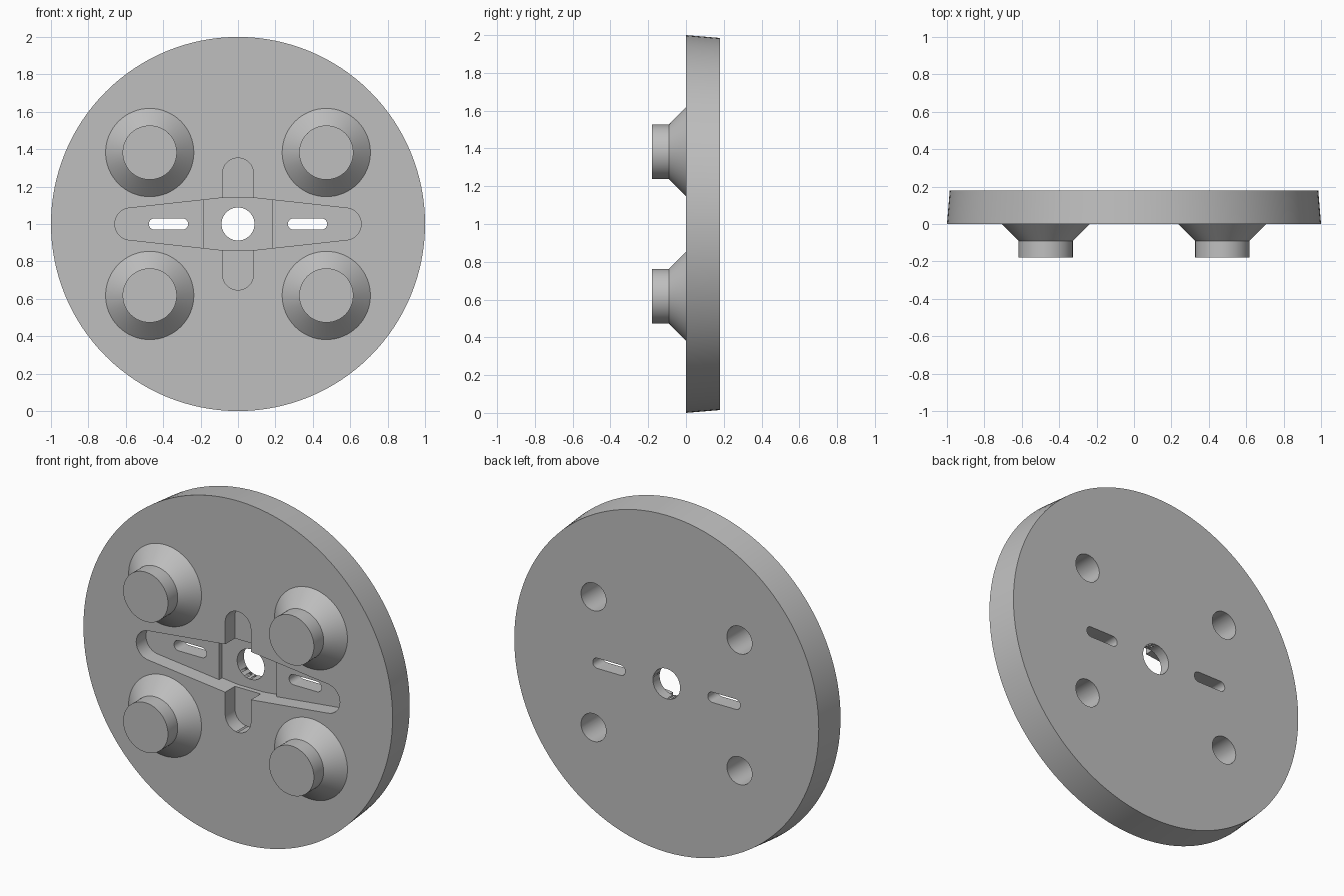
import bpy, bmesh
from math import pi, sin, cos
from mathutils import Matrix, Vector

old = bpy.data.objects.get("Cube")
if old:
    bpy.data.objects.remove(old, do_unlink=True)

grey = bpy.data.materials.new("plain grey")
grey.use_nodes = True
colour = (0.52, 0.52, 0.52, 1)
grey.diffuse_color = colour
grey.node_tree.nodes["Principled BSDF"].inputs["Base Color"].default_value = colour


def finish(bm, name, x=0, z=1):
    bmesh.ops.remove_doubles(bm, verts=bm.verts, dist=1e-5)
    bmesh.ops.recalc_face_normals(bm, faces=bm.faces)
    bmesh.ops.translate(bm, verts=bm.verts, vec=(x, 0, z))
    mesh = bpy.data.meshes.new(name)
    bm.to_mesh(mesh)
    bm.free()
    mesh.materials.append(grey)
    obj = bpy.data.objects.new(name, mesh)
    bpy.context.collection.objects.link(obj)
    return obj


def lathe(name, profile, x=0, z=1, steps=64):
    """Spin (radius, y) points around the y axis."""
    bm = bmesh.new()
    vs = [bm.verts.new((r, y, 0)) for r, y in profile]
    es = [bm.edges.new(pair) for pair in zip(vs, vs[1:])]
    bmesh.ops.spin(bm, geom=vs + es, cent=(0, 0, 0), axis=(0, 1, 0),
                   angle=2 * pi, steps=steps, use_merge=True)
    return finish(bm, name, x, z)


def prism(name, outline, y0, y1, x=0):
    """Extrude an (x, z) outline along y."""
    bm = bmesh.new()
    face = bm.faces.new([bm.verts.new((px, y0, pz)) for px, pz in outline])
    out = bmesh.ops.extrude_face_region(bm, geom=[face])
    moved = [v for v in out["geom"] if isinstance(v, bmesh.types.BMVert)]
    bmesh.ops.translate(bm, verts=moved, vec=(0, y1 - y0, 0))
    return finish(bm, name, x)


def arc(cx, cz, r, a0, a1, n=12):
    return [(cx + r * cos(a0 + (a1 - a0) * i / n),
             cz + r * sin(a0 + (a1 - a0) * i / n)) for i in range(n + 1)]


def mirrored(quarter):
    """Complete an outline from its first quadrant, given counter-clockwise."""
    half = quarter + [(-x, z) for x, z in reversed(quarter)]
    full = half + [(-x, -z) for x, z in half]
    clean = []
    for p in full:
        if not clean or (Vector(p) - Vector(clean[-1])).length > 1e-4:
            clean.append(p)
    if (Vector(clean[0]) - Vector(clean[-1])).length < 1e-4:
        clean.pop()
    return clean


def cut(target, cutter):
    mod = target.modifiers.new("cut", "BOOLEAN")
    mod.operation = "DIFFERENCE"
    mod.solver = "EXACT"
    mod.object = cutter
    bpy.context.view_layer.objects.active = target
    bpy.ops.object.modifier_apply(modifier=mod.name)
    bpy.data.objects.remove(cutter, do_unlink=True)


# Slightly tapered disc
back = 0.18
disc = lathe("disc", [(0, 0), (1, 0), (0.985, back), (0, back)], steps=128)

# Cross-shaped pocket with tapering side arms
slot, waist, step = 0.083, 0.14, 0.185
arm_x, arm_r, slope = 0.573, 0.0855, 0.11
quarter = (arc(arm_x, 0, arm_r, 0, pi / 2 - slope)
           + [(slot, waist)] + arc(0, 0.27, slot, 0, pi / 2))
cut(disc, prism("pocket_cutter", mirrored(quarter), -0.1, 0.09))

# Deeper middle of the pocket
edge = waist - (step - slot) * slope
middle = mirrored([(step, edge), (slot, waist)])
cut(disc, prism("middle_cutter", middle, 0.04, 0.118))

# Centre hole and two slotted holes
cut(disc, lathe("bore_cutter", [(0, -0.2), (0.088, -0.2), (0.088, 0.3), (0, 0.3)]))
for side in (-1, 1):
    oval = mirrored(arc(0.075, 0, 0.03, 0, pi / 2, 8))
    cut(disc, prism("slot_cutter", oval, -0.2, 0.3, side * 0.372))

# Four flared studs, hollow from the back
hole, floor = 0.081, -0.1
stud = [(0, floor), (hole, floor), (hole, 0), (0.236, 0),
        (0.145, -0.09), (0.145, -0.18), (0, -0.18)]
parts = [disc]
for x, side in ((0.472, "left"), (-0.472, "right")):
    for z, level in ((1.382, "upper"), (0.618, "lower")):
        cut(disc, lathe("hole_cutter", [(0, -0.2), (hole, -0.2), (hole, 0.3), (0, 0.3)], x, z))
        parts.append(lathe(f"{level}_{side}_stud", stud, x, z))

# Smooth round walls, sharp rims
bpy.ops.object.select_all(action="DESELECT")
for part in parts:
    part.select_set(True)
bpy.context.view_layer.objects.active = disc
bpy.ops.object.shade_smooth_by_angle(angle=pi / 6)
